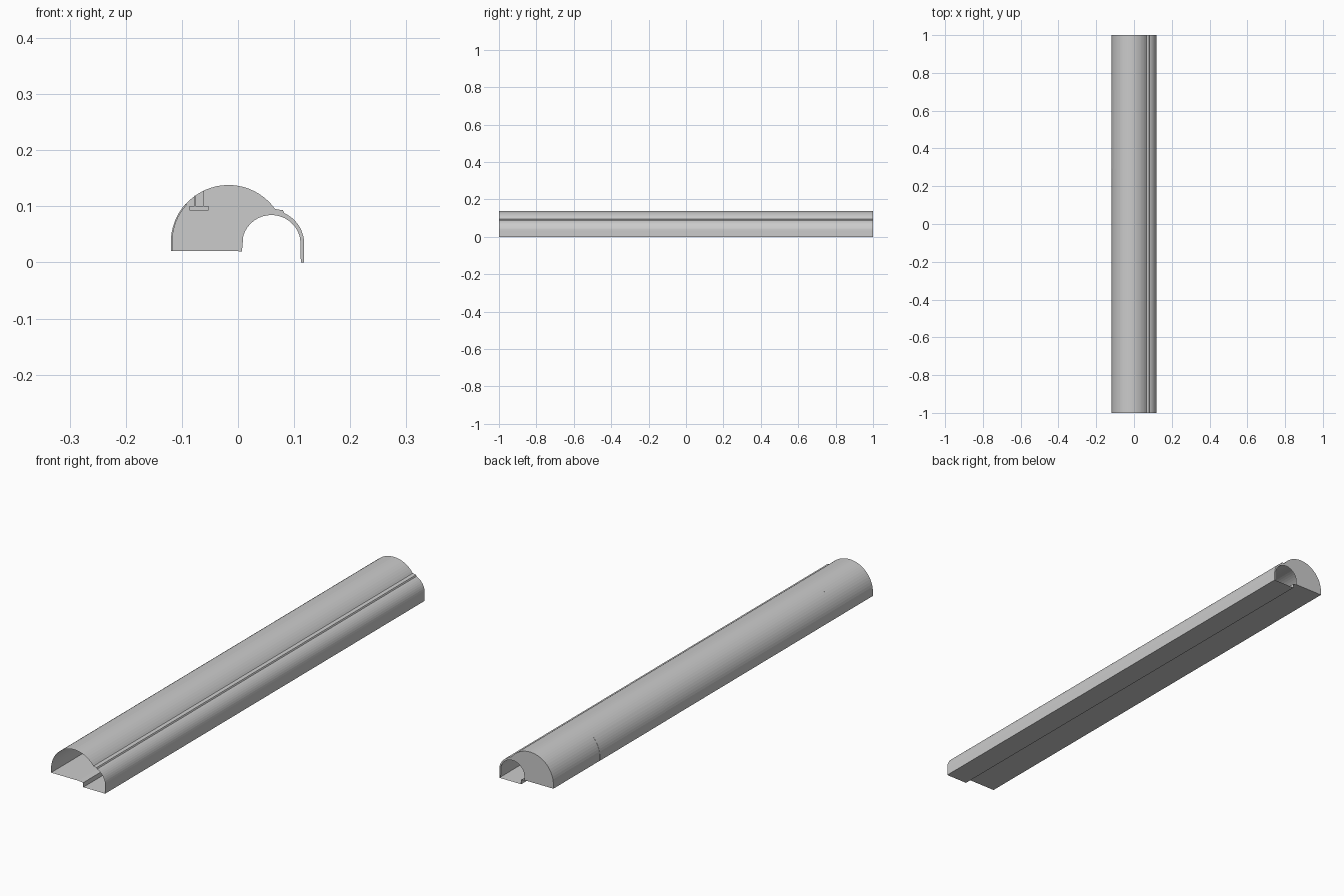
import bpy, bmesh
from math import sin, cos, radians

if "Cube" in bpy.data.objects:
    bpy.data.objects.remove(bpy.data.objects["Cube"])


def mesh_object(name, bm):
    me = bpy.data.meshes.new(name)
    bm.to_mesh(me)
    bm.free()
    ob = bpy.data.objects.new(name, me)
    bpy.context.collection.objects.link(ob)
    return ob


def arc(cx, cz, r, a0, a1, n):
    return [(cx + r * cos(radians(a0 + (a1 - a0) * i / n)),
             cz + r * sin(radians(a0 + (a1 - a0) * i / n))) for i in range(n + 1)]


def extrude_y(name, pts, y0=-1.0, y1=1.0, closed=False):
    """Sweep an XZ profile along y; closed profiles get end caps."""
    bm = bmesh.new()
    a = [bm.verts.new((x, y0, z)) for x, z in pts]
    b = [bm.verts.new((x, y1, z)) for x, z in pts]
    n = len(pts)
    for i in range(n if closed else n - 1):
        j = (i + 1) % n
        bm.faces.new((a[i], b[i], b[j], a[j]))
    if closed:
        bm.faces.new(a)
        bm.faces.new(b[::-1])
        bmesh.ops.recalc_face_normals(bm, faces=bm.faces)
    return mesh_object(name, bm)


def box(name, x0, x1, y0, y1, z0, z1):
    return extrude_y(name, [(x0, z0), (x1, z0), (x1, z1), (x0, z1)], y0, y1, True)


# Roof outlines: large hall vault and smaller track vault
hall = [(-0.119, 0.02)] + arc(-0.017, 0.036, 0.102, 180, 35.5, 26)
track = [(0.08, 0.093)] + arc(0.058, 0.033, 0.06, 66, 0, 9) + [(0.118, 0.0)]
extrude_y("hall_roof", hall)
extrude_y("track_roof", [hall[-1]] + track)

# Platform floor, platform edge and track bed
extrude_y("platform_floor", [(0.0, 0.02), (-0.119, 0.02)])
extrude_y("platform_edge", [(0.022, 0.0), (0.022, 0.018), (0.0, 0.02)])
extrude_y("track_bed", [(0.118, 0.0), (0.022, 0.0)])

# Back end wall with the tunnel mouth cut out
mouth = [(0.112, 0.0)] + arc(0.0595, 0.032, 0.0525, 0, 180, 20) + [(0.007, 0.0194), (0.0, 0.02)]
bm = bmesh.new()
bm.faces.new([bm.verts.new((x, 1.0, z)) for x, z in hall + track + mouth])
bmesh.ops.triangulate(bm, faces=bm.faces)
mesh_object("end_wall", bm)

# Curved wall panel on the left side of the hall
panel = [(-0.1195, 0.02)] + arc(-0.017, 0.036, 0.1027, 180, 138, 8)
panel += arc(-0.017, 0.036, 0.1, 138, 180, 8) + [(-0.117, 0.02)]
extrude_y("wall_panel", panel, 0.295, 0.71, True)

# Hanging sign with two rods
box("hanging_sign", -0.086, -0.053, -0.758, -0.752, 0.093, 0.101)
for i, (x, top) in enumerate([(-0.0765, 0.1195), (-0.061, 0.1275)]):
    box(f"sign_rod_{i + 1}", x - 0.0006, x + 0.0006, -0.7556, -0.7544, 0.101, top)
